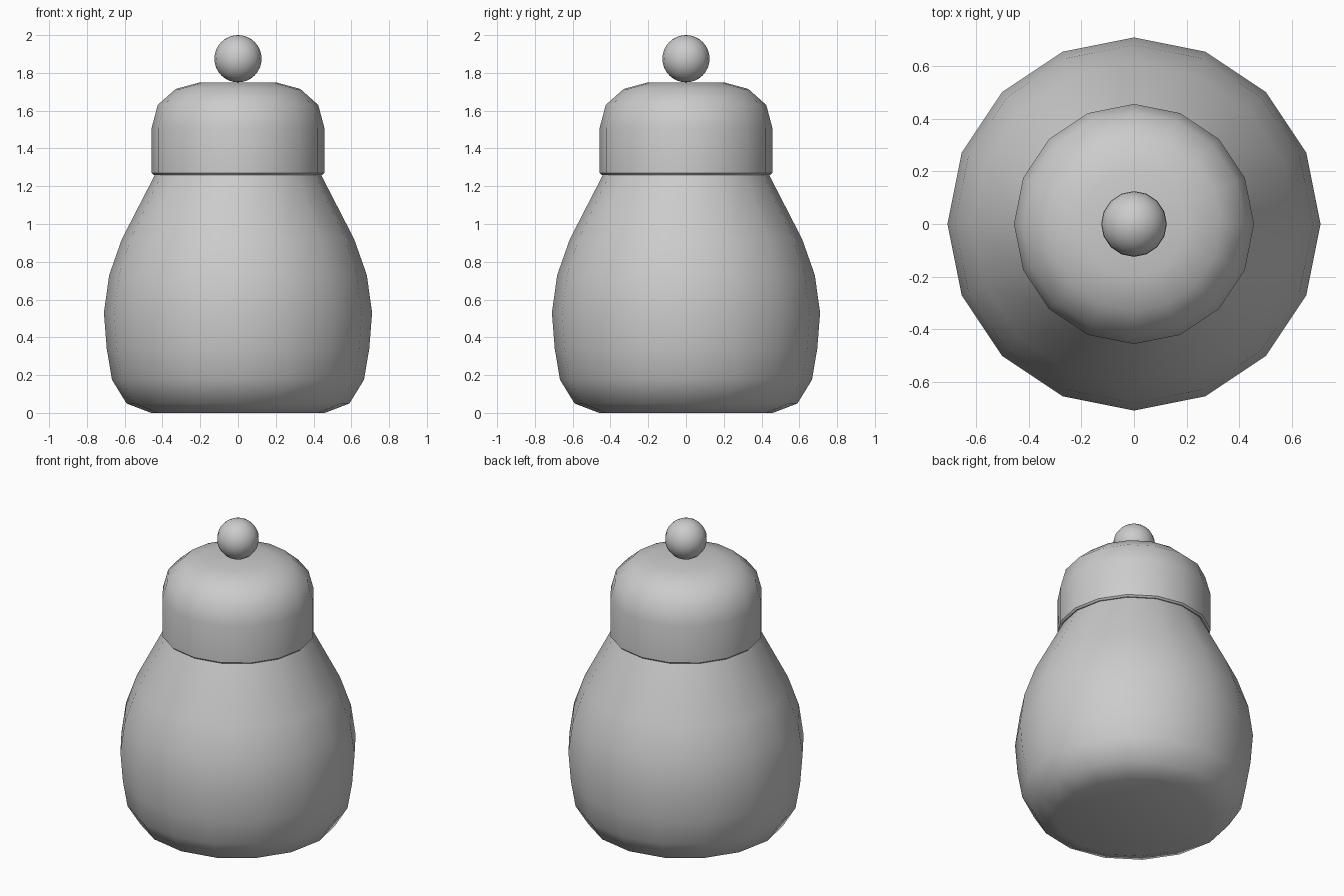
import bpy, bmesh, math
from mathutils import Matrix

cube = bpy.data.objects.get("Cube")
if cube:
    bpy.data.objects.remove(cube, do_unlink=True)

SIDES = 16

grey = bpy.data.materials.new("plain_grey")
grey.use_nodes = True
GREY = (0.6, 0.6, 0.6, 1)
grey.diffuse_color = GREY
grey.node_tree.nodes["Principled BSDF"].inputs["Base Color"].default_value = GREY


def add_part(name, bm, angle):
    bmesh.ops.recalc_face_normals(bm, faces=bm.faces)
    mesh = bpy.data.meshes.new(name)
    bm.to_mesh(mesh)
    bm.free()
    mesh.materials.append(grey)
    ob = bpy.data.objects.new(name, mesh)
    bpy.context.collection.objects.link(ob)
    bpy.ops.object.select_all(action='DESELECT')
    ob.select_set(True)
    bpy.context.view_layer.objects.active = ob
    bpy.ops.object.shade_smooth_by_angle(angle=math.radians(angle))
    return ob


def lathe(name, profile, angle):
    """Turn a (radius, height) profile into a closed solid."""
    bm = bmesh.new()
    rings = []
    for r, z in profile:
        rings.append([bm.verts.new((r * math.cos(a), r * math.sin(a), z))
                      for a in (math.tau * i / SIDES for i in range(SIDES))])
    for low, high in zip(rings, rings[1:]):
        for i in range(SIDES):
            j = (i + 1) % SIDES
            bm.faces.new((low[i], low[j], high[j], high[i]))
    bm.faces.new(rings[0][::-1])
    bm.faces.new(rings[-1])
    return add_part(name, bm, angle)


# Rounded jar body, its neck hidden under the lid
lathe("jar_body", [(0.46, 0), (0.59, 0.05), (0.667, 0.175), (0.695, 0.34),
                   (0.71, 0.53), (0.682, 0.73), (0.615, 0.92),
                   (0.44, 1.26), (0.40, 1.34)], 60)

# Domed lid with a thin lower lip
lathe("lid", [(0.447, 1.26), (0.457, 1.27), (0.457, 1.51), (0.425, 1.63),
              (0.33, 1.715), (0.20, 1.75)], 44)

# Ball handle
ball = bmesh.new()
bmesh.ops.create_uvsphere(ball, u_segments=SIDES, v_segments=SIDES, radius=0.125,
                          matrix=Matrix.Translation((0, 0, 1.875)))
add_part("lid_knob", ball, 60)
